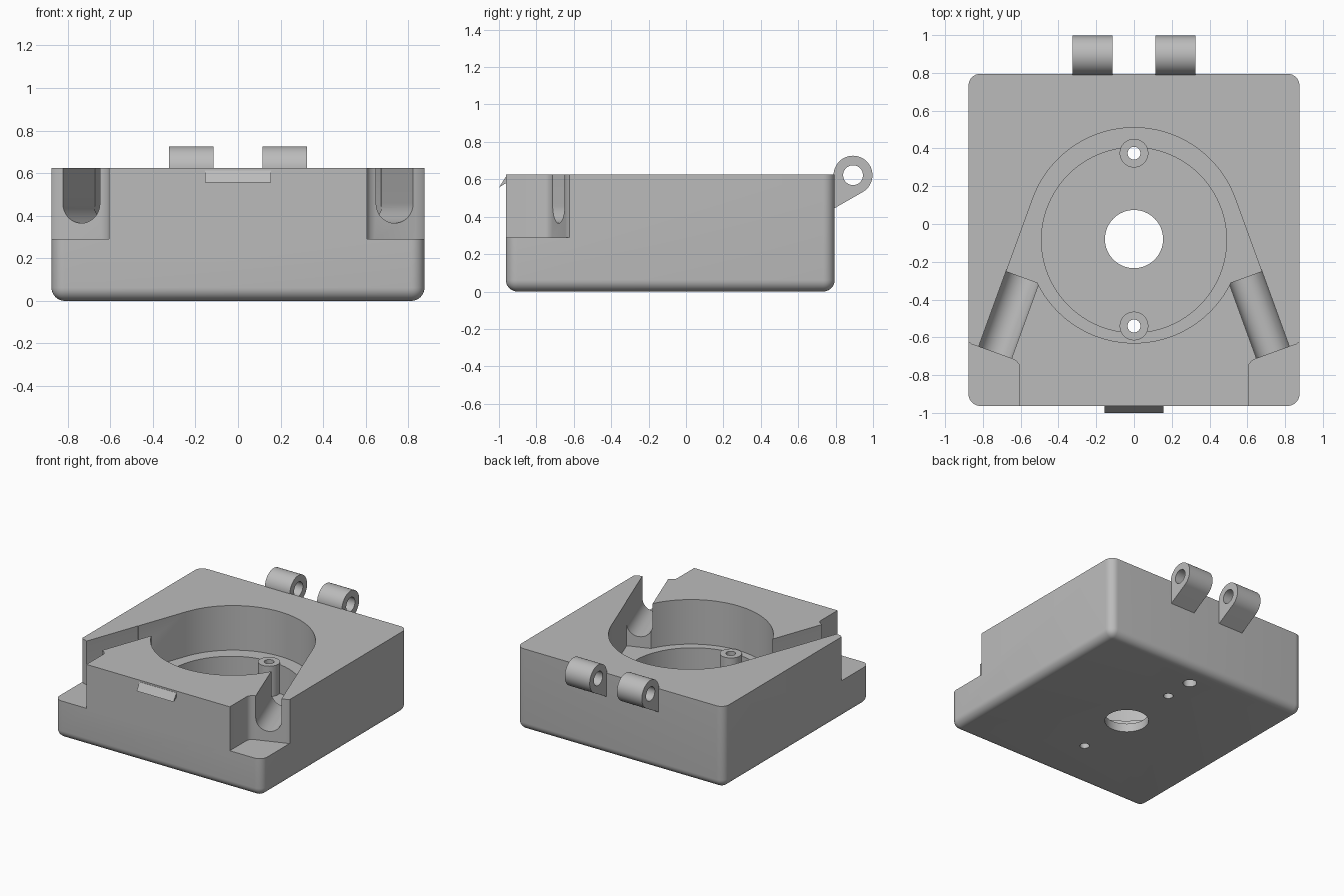
import bpy, bmesh
from math import sin, cos, pi, radians, sqrt, atan2

if "Cube" in bpy.data.objects:
    bpy.data.objects.remove(bpy.data.objects["Cube"], do_unlink=True)

grey = bpy.data.materials.new("grey_plastic")
grey.use_nodes = True
grey.diffuse_color = (0.5, 0.5, 0.5, 1)
grey.node_tree.nodes["Principled BSDF"].inputs["Base Color"].default_value = (0.5, 0.5, 0.5, 1)


def to_object(name, bm):
    bmesh.ops.recalc_face_normals(bm, faces=bm.faces)
    mesh = bpy.data.meshes.new(name)
    bm.to_mesh(mesh)
    bm.free()
    mesh.materials.append(grey)
    obj = bpy.data.objects.new(name, mesh)
    bpy.context.collection.objects.link(obj)
    return obj


def prism(name, outline, lo, hi, place=lambda a, b, h: (a, b, h)):
    """Extrude a 2D outline from lo to hi; place maps (a, b, h) to x, y, z."""
    bm = bmesh.new()
    ends = [[bm.verts.new(place(a, b, h)) for a, b in outline] for h in (lo, hi)]
    for ring in ends:
        bm.faces.new(ring)
    n = len(outline)
    for i in range(n):
        j = (i + 1) % n
        bm.faces.new((ends[0][i], ends[0][j], ends[1][j], ends[1][i]))
    return to_object(name, bm)


def arc(cx, cy, r, start, end, steps=32):
    angles = [radians(start + (end - start) * i / steps) for i in range(steps + 1)]
    return [(cx + r * cos(t), cy + r * sin(t)) for t in angles]


def circle(cx, cy, r, steps=48):
    return arc(cx, cy, r, 0, 360, steps)[:-1]


def activate(obj):
    bpy.ops.object.select_all(action='DESELECT')
    obj.select_set(True)
    bpy.context.view_layer.objects.active = obj


def combine(obj, tool, operation='DIFFERENCE'):
    activate(obj)
    mod = obj.modifiers.new("bool", 'BOOLEAN')
    mod.operation, mod.solver, mod.object = operation, 'EXACT', tool
    bpy.ops.object.modifier_apply(modifier=mod.name)
    bpy.data.objects.remove(tool, do_unlink=True)


def smooth(obj):
    activate(obj)
    bpy.ops.object.shade_smooth_by_angle(angle=radians(30))


# Main block, rounded on the upright and bottom edges
HALF, FRONT, BACK, TOP = 0.876, -0.963, 0.795, 0.625
LEDGE = 0.285
body = prism("body", [(-HALF, FRONT), (HALF, FRONT), (HALF, BACK), (-HALF, BACK)], 0, TOP)
bm = bmesh.new()
bm.from_mesh(body.data)
rounded = [e for e in bm.edges if any(v.co.z < 0.01 for v in e.verts)]
bmesh.ops.bevel(bm, geom=rounded, offset=0.062, segments=8, profile=0.5, affect='EDGES')
bm.to_mesh(body.data)
bm.free()

# Pocket: a circle whose sides run out tangentially to the cable channels
CY, R, TILT, REACH = -0.06, 0.57, radians(20), 0.41


def tilted(u, v, side=1):
    """u points outward along the tilt, v runs forward beside the circle."""
    return side * (u * cos(TILT) + v * sin(TILT)), CY + u * sin(TILT) - v * cos(TILT)


meet = 20 - atan2(REACH, sqrt(R * R - REACH * REACH)) * 180 / pi
pocket = (arc(0, CY, R, 20, 160, 48) + [tilted(R, REACH, -1)]
          + arc(0, CY, R, 180 - meet, 360 + meet, 48) + [tilted(R, REACH)])
combine(body, prism("pocket_cutter", pocket, LEDGE, 1))
combine(body, prism("well_cutter", circle(0, -0.085, 0.49, 96), 0.065, 0.5))

# Round-bottomed cable channels and stepped front corners
channel = arc(0.479, 0.4575, 0.0925, 180, 360, 24)
channel += [(channel[-1][0], 1), (channel[0][0], 1)]
corner = [(0.605, -1.2), (0.605, -0.76), (0.609, -0.742), (0.622, -0.727),
          (0.64, -0.716), (0.835, -0.645), (0.86, -0.637), (0.88, -0.62), (1.1, -0.62), (1.1, -1.2)]
for side in (1, -1):
    combine(body, prism("channel_cutter", channel, REACH - 0.01, 0.9,
                        lambda u, z, v: (*tilted(u, v, side), z)))
    combine(body, prism("corner_cutter", [(side * x, y) for x, y in corner], 0.29, 1))

# Screw posts, screw holes, shaft hole and blind hole underneath
for y in (0.375, -0.54):
    combine(body, prism("screw_post", circle(0, y, 0.076), 0.03, LEDGE + 0.012), 'UNION')
    combine(body, prism("screw_hole", circle(0, y, 0.034, 24), -0.1, 0.5))
combine(body, prism("shaft_hole", circle(0, -0.08, 0.154, 64), -0.1, 0.2))
combine(body, prism("blind_hole", circle(0, 0.61, 0.048, 32), -0.1, 0.15))
smooth(body)

# Hinge knuckles with a slanted support below
HY, HZ, HR = 0.893, 0.622, 0.104
knuckle = arc(HY, HZ, HR, -60, 180, 48) + [(0.785, HZ), (0.785, 0.44)]
for name, x in (("hinge_left", 0.115), ("hinge_right", -0.325)):
    hinge = prism(name, knuckle, x, x + 0.21, lambda y, z, h: (h, y, z))
    combine(hinge, prism("pin_hole", circle(HY, HZ, 0.053), -1, 1, lambda y, z, h: (h, y, z)))
    smooth(hinge)

# Wedge latch on the front
prism("latch", [(-0.95, 0.612), (-0.965, 0.612), (-1.0, 0.556), (-0.965, 0.578), (-0.95, 0.578)],
      -0.156, 0.156, lambda y, z, h: (h, y, z))
